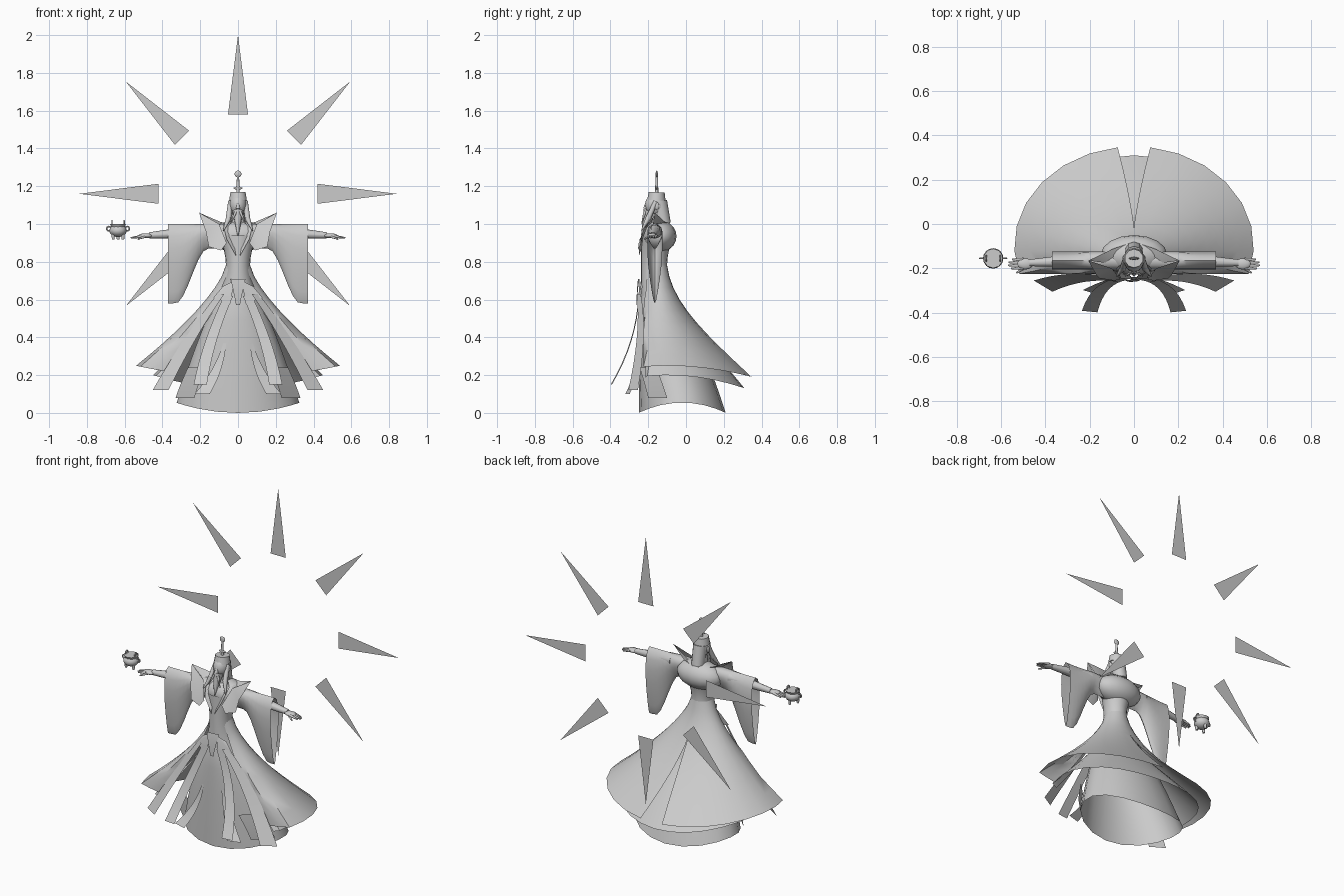
import bpy, bmesh
from math import sin, cos, pi, radians
from mathutils import Vector, Matrix

if "Cube" in bpy.data.objects:
    bpy.data.objects.remove(bpy.data.objects["Cube"])

SHADE = (.6, .6, .6, 1)
grey = bpy.data.materials.new("plain grey")
grey.use_nodes = True
grey.diffuse_color = SHADE
grey.node_tree.nodes["Principled BSDF"].inputs["Base Color"].default_value = SHADE
parts = []


def register(part, mirror=False):
    part.data.materials.append(grey)
    if mirror:
        part.modifiers.new("mirror", 'MIRROR')
    parts.append(part)


def finish(name, bm, mirror):
    bmesh.ops.recalc_face_normals(bm, faces=bm.faces)
    mesh = bpy.data.meshes.new(name)
    bm.to_mesh(mesh)
    bm.free()
    part = bpy.data.objects.new(name, mesh)
    bpy.context.collection.objects.link(part)
    register(part, mirror)


def loft(name, rows, closed=False, mirror=False):
    """Skin a list of point rows of equal length."""
    bm = bmesh.new()
    grid = [[bm.verts.new(point) for point in row] for row in rows]
    count = len(grid[0])
    for lower, upper in zip(grid, grid[1:]):
        for i in range(count if closed else count - 1):
            j = (i + 1) % count
            bm.faces.new((lower[i], lower[j], upper[j], upper[i]))
    finish(name, bm, mirror)


def plate(name, *corners, mirror=False):
    """Fan of flat triangles around the first corner."""
    bm = bmesh.new()
    verts = [bm.verts.new(corner) for corner in corners]
    for second, third in zip(verts[1:], verts[2:]):
        bm.faces.new((verts[0], second, third))
    finish(name, bm, mirror)


def ball(name, centre, radii, mirror=False):
    bm = bmesh.new()
    place = Matrix.Translation(centre) @ Matrix.Diagonal((*radii, 1))
    bmesh.ops.create_uvsphere(bm, u_segments=16, v_segments=10, radius=1, matrix=place)
    finish(name, bm, mirror)


def taper(name, start, end, thick, thin, mirror=False):
    """Round tapering rod between two points."""
    start, end = Vector(start), Vector(end)
    axis = end - start
    place = Matrix.Translation((start + end) / 2) @ axis.to_track_quat('Z', 'Y').to_matrix().to_4x4()
    bm = bmesh.new()
    bmesh.ops.create_cone(bm, cap_ends=True, segments=10, radius1=thick, radius2=thin,
                          depth=axis.length, matrix=place)
    finish(name, bm, mirror)


def band(name, start, bend, end, width, end_width, slope=.1, mirror=True):
    """Cloth strip along a bent path, turned sideways by slope."""
    start, bend, end = Vector(start), Vector(bend), Vector(end)
    rows = []
    for i in range(9):
        t = i / 8
        middle = start.lerp(bend, t).lerp(bend.lerp(end, t), t)
        side = Vector((1, slope, 0)) * (width + (end_width - width) * t)
        rows.append([middle - side, middle + side])
    loft(name, rows, mirror=mirror)


def skirt(name, top, hem, side_power, back_power, start, front, drop, slit=0):
    """Mirrored half skirt; top and hem hold z, half width, centre y, depth."""
    rows = []
    steps, columns = 9, 9
    for k in range(steps + 1):
        v = k / steps
        z, width, centre, depth = (a + (b - a) * v ** power for a, b, power in
                                   zip(top, hem, (1, side_power, 1, back_power)))
        stop = 90 - slit * max(0, v - .4)
        row = []
        for i in range(columns + 1):
            angle = radians(start + (stop - start) * i / columns)
            row.append((width * cos(angle), max(front, centre + depth * sin(angle)),
                        z - drop * v ** 4 * sin(angle) ** 2))
        rows.append(row)
    loft(name, rows, mirror=True)


# Ring of flat rays standing behind the figure
halo_centre = Vector((0, .4, 1.16))
for k in range(8):
    turn = Matrix.Rotation(k * pi / 4, 3, 'Y')
    corners = [halo_centre + turn @ Vector((x, 0, z)) for x, z in ((-.053, .42), (.053, .42), (0, .84))]
    plate(f"halo_ray_{k + 1}", *corners)

# Three layers of robe; the outer one is open in front and slit behind
skirt("outer_robe", (.78, .065, -.165, .065), (.25, .54, -.1, .45), 1.4, 2, -45, -.225, .06, slit=13)
skirt("middle_robe", (.6, .11, -.15, .1), (.2, .45, -.1, .41), 1.2, 1.6, -28, -.215, .07)
skirt("inner_skirt", (.62, .1, -.15, .09), (.055, .33, -.02, .23), .8, .8, -90, -.25, .055)

# Hanging cloth bands
band("front_band", (.05, -.25, .62), (.16, -.26, .38), (.2, -.395, .15), .024, .035)
band("side_band", (.09, -.25, .63), (.25, -.22, .42), (.41, -.28, .12), .018, .042, slope=.6)
band("inner_band", (.07, -.25, .37), (.1, -.25, .22), (.19, -.31, .1), .008, .04, slope=.3)
band("hip_panel", (.22, -.2, .24), (.26, -.17, .15), (.28, -.15, .08), .045, .05, slope=1)
band("centre_panel", (0, -.25, .71), (0, -.26, .65), (0, -.26, .57), .04, .01, mirror=False)
plate("waist_sash", (.02, -.245, .7), (.08, -.23, .67), (.13, -.24, .61), (.04, -.255, .58), mirror=True)

# Torso narrowing to the waist, with rounded shoulders and neck
waist = .78
rings = []
for k in range(10):
    rise = (k - 5) * .04
    width, back = .064 + 1.6 * rise ** 2, 1.5 * rise ** 2 - .1
    centre, depth = (back - .238) / 2, (back + .238) / 2
    rings.append([(width * cos(a), centre + depth * sin(a), waist + rise)
                  for a in (2 * pi * i / 20 for i in range(20))])
loft("torso", rings, closed=True)
ball("shoulders", (0, -.14, .935), (.15, .09, .085))
taper("neck", (0, -.15, .98), (0, -.155, 1.08), .045, .03)

# Wide hanging sleeves, teardrop in section, deepening toward the cuff
rings = []
for k in range(13):
    x = .05 + .32 * k / 12
    t = min(1, max(0, (x - .16) / .17))
    depth = .13 + .29 * t * t * (3 - 2 * t)
    ring = []
    for i in range(16):
        angle = 2 * pi * i / 16
        height = (1 + sin(angle)) / 2
        ring.append((x, .048 * cos(angle) * (.35 + .8 * height) - .165, 1 - depth * (1 - height)))
    rings.append(ring)
loft("sleeve", rings, closed=True, mirror=True)

# Arms, hands and fingers
taper("arm", (.2, -.16, .96), (.47, -.175, .94), .036, .016, mirror=True)
ball("palm", (.49, -.18, .938), (.037, .025, .013), mirror=True)
for k, reach in enumerate((.555, .568, .565, .55)):
    y = .0135 * k - .2
    taper(f"finger_{k + 1}", (.5, y, .938), (reach, y, .926), .008, .004, mirror=True)
taper("thumb", (.48, -.19, .938), (.53, -.22, .92), .008, .004, mirror=True)

# Pointed collar, lapels and back collar meeting at a shared tip
tip = (.206, -.165, 1.06)
plate("lapel", (.1, -.2, 1), tip, (.17, -.23, .96), (.155, -.245, .88), (.09, -.255, .86), (.06, -.25, .9),
      mirror=True)
plate("back_collar", (.13, -.175, 1), tip, (.09, -.11, 1.01), (0, -.08, 1), mirror=True)
plate("inner_collar", (.045, -.17, 1.04), (.08, -.2, 1), (.06, -.245, .92), (.01, -.25, .83), mirror=True)

# Head, cap and face
ball("head", (0, -.16, 1.1), (.046, .057, .06))
taper("cap", (0, -.157, 1.125), (0, -.155, 1.168), .049, .042)
taper("nose", (0, -.215, 1.08), (0, -.21, 1.115), .012, .004)
ball("ear", (.046, -.155, 1.095), (.007, .013, .02), mirror=True)

# Beard and hair
taper("beard", (0, -.195, 1.07), (0, -.235, .94), .03, .003)
taper("moustache", (.012, -.218, 1.065), (.04, -.235, 1), .008, .002, mirror=True)
taper("side_lock", (.04, -.16, 1.12), (.05, -.2, 1.03), .012, .015, mirror=True)
taper("side_lock_end", (.05, -.2, 1.03), (.078, -.235, .965), .015, .003, mirror=True)
taper("back_hair", (0, -.142, 1.12), (0, -.12, 1), .042, .04)

# Hairpin standing on the cap
pin = (0, -.155)
taper("hairpin_shaft", (*pin, 1.16), (*pin, 1.27), .009, .006)
ball("hairpin_guard", (*pin, 1.19), (.024, .006, .008))
ball("hairpin_head", (*pin, 1.265), (.018, .006, .018))

# Floating cauldron with rim, legs and ring handles
pot = Vector((-.635, -.155, .965))
up = Vector((0, 0, 1))
ball("cauldron_body", pot, (.046, .046, .034))
taper("cauldron_rim", pot + up * .018, pot + up * .034, .036, .044)
for k in range(3):
    leg = pot + Matrix.Rotation(2 * pi * k / 3, 3, 'Z') @ Vector((0, .03, 0))
    taper(f"cauldron_leg_{k + 1}", leg - up * .01, leg - up * .047, .01, .007)
for side, label in ((-1, "right"), (1, "left")):
    for kind, offset, turn in (("handle", (.048 * side, 0, .01), (pi / 2, 0, 0)),
                               ("ear", (.032 * side, 0, .04), (0, pi / 2, 0))):
        bpy.ops.mesh.primitive_torus_add(location=pot + Vector(offset), rotation=turn, major_segments=16,
                                         minor_segments=6, major_radius=.012, minor_radius=.004)
        bpy.context.object.name = f"cauldron_{kind}_{label}"
        register(bpy.context.object)

# Smooth shading that keeps creases
bpy.ops.object.select_all(action='DESELECT')
for part in parts:
    part.select_set(True)
bpy.context.view_layer.objects.active = parts[0]
bpy.ops.object.shade_smooth_by_angle(angle=radians(40))
